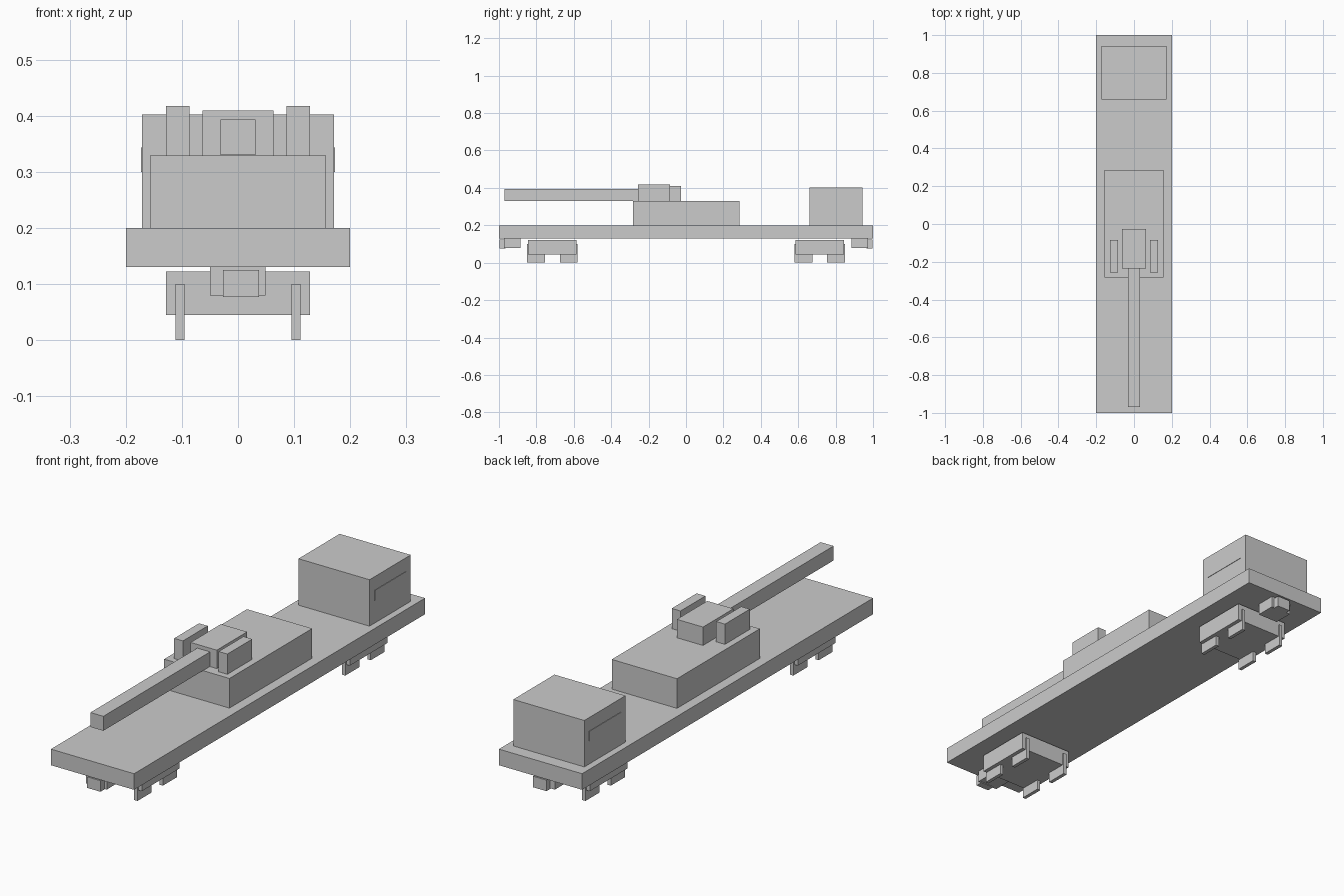
import bpy

if "Cube" in bpy.data.objects:
    bpy.data.objects.remove(bpy.data.objects["Cube"])


def box(name, x, y, z):
    """Axis-aligned box from (min, max) ranges."""
    bpy.ops.mesh.primitive_cube_add(
        size=1, location=[(r[0] + r[1]) / 2 for r in (x, y, z)])
    ob = bpy.context.object
    ob.name = name
    ob.scale = [r[1] - r[0] for r in (x, y, z)]
    bpy.ops.object.transform_apply(location=False, rotation=False, scale=True)
    return ob


def flip(r, s):
    """Range mirrored when s is -1."""
    return tuple(sorted(s * v for v in r))


# Flatbed deck and superstructure
box("deck", (-0.2, 0.2), (-1, 1), (0.13, 0.2))
box("rear_cabin", (-0.171, 0.171), (0.66, 0.943), (0.2, 0.402))
box("gun_base", (-0.157, 0.157), (-0.283, 0.286), (0.2, 0.329))

# Gun mount and barrel
box("gun_breech", (-0.063, 0.063), (-0.236, -0.027), (0.329, 0.409))
box("gun_barrel", (-0.031, 0.031), (-0.97, -0.236), (0.33, 0.393))

for s, side in ((-1, "left"), (1, "right")):
    # Trunnion cheeks beside the breech and cabin window panels
    box(f"gun_cheek_{side}", flip((0.086, 0.128), s), (-0.256, -0.085), (0.329, 0.417))
    box(f"cabin_window_{side}", flip((0.165, 0.173), s), (0.693, 0.91), (0.3, 0.343))

for e, end in ((-1, "front"), (1, "rear")):
    # Bogie frame
    box(f"bogie_{end}", (-0.128, 0.128), flip((0.586, 0.844), e), (0.045, 0.122))
    # Square wheels: two axles, both sides
    for axle, yc in (("inner", 0.627), ("outer", 0.801)):
        for s, side in ((-1, "left"), (1, "right")):
            box(f"wheel_{end}_{axle}_{side}", flip((0.095, 0.111), s),
                flip((yc - 0.048, yc + 0.048), e), (0, 0.1))
    # Coupler housing and knuckle
    box(f"coupler_{end}", (-0.05, 0.049), flip((0.885, 0.972), e), (0.08, 0.13))
    box(f"coupler_knuckle_{end}", (-0.027, 0.037), flip((0.965, 0.998), e), (0.077, 0.125))
